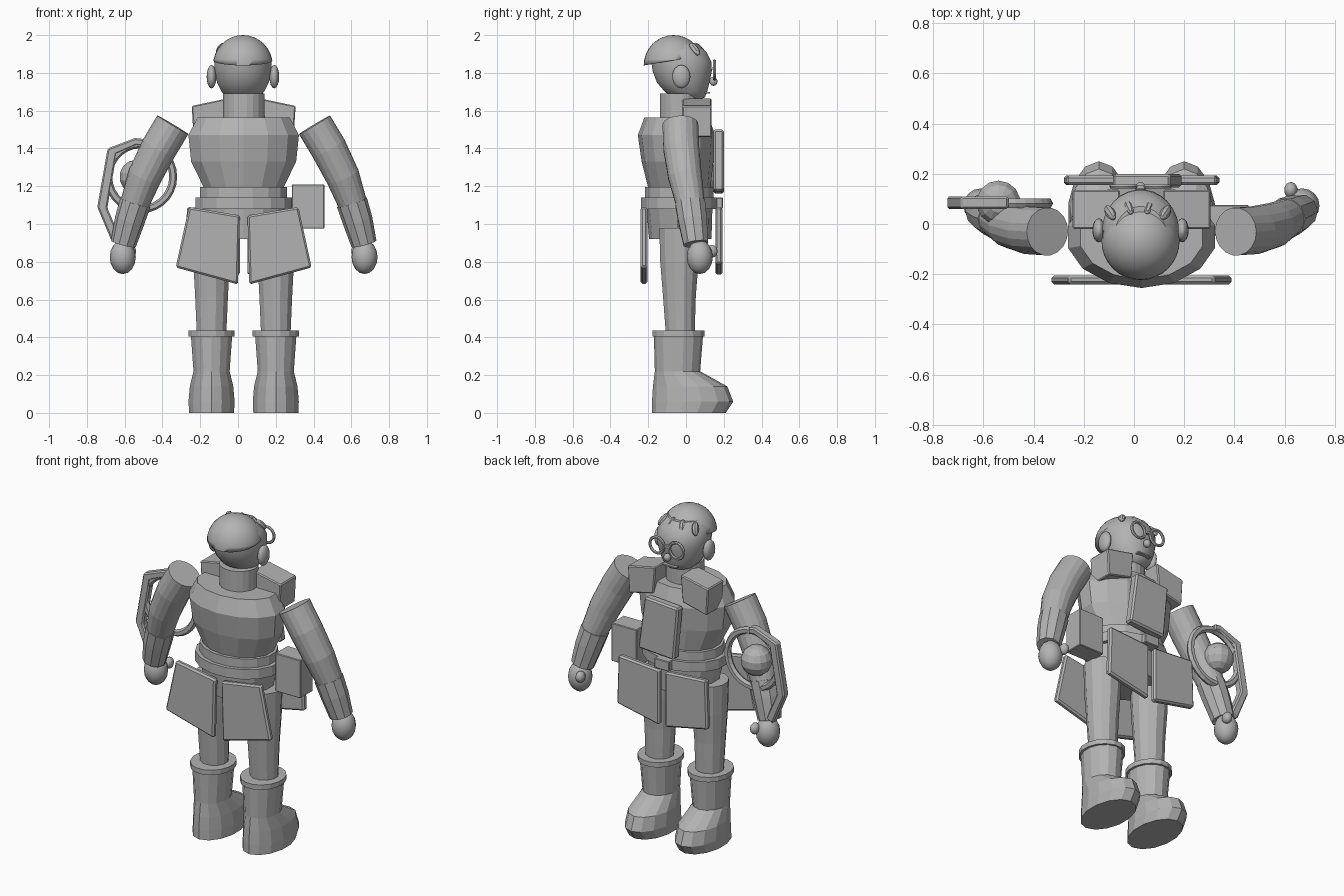
import bpy, bmesh, math
from mathutils import Vector, Matrix

if "Cube" in bpy.data.objects:
    bpy.data.objects.remove(bpy.data.objects["Cube"])

CX = 0.03  # body's mirror line
grey = bpy.data.materials.new("plain grey")
grey.diffuse_color = (0.45, 0.45, 0.45, 1)
grey.use_nodes = True
grey.node_tree.nodes["Principled BSDF"].inputs["Base Color"].default_value = grey.diffuse_color


def finish(name, bm, smooth=False):
    bmesh.ops.recalc_face_normals(bm, faces=bm.faces)
    me = bpy.data.meshes.new(name)
    bm.to_mesh(me)
    bm.free()
    me.materials.append(grey)
    for p in me.polygons:
        p.use_smooth = smooth
    ob = bpy.data.objects.new(name, me)
    bpy.context.collection.objects.link(ob)
    return ob


def skin(name, rings, closed=False):
    """Bridge rings of points; cap the ends unless the loop is closed."""
    bm = bmesh.new()
    vs = [[bm.verts.new(p) for p in r] for r in rings]
    n = len(vs[0])
    for a, b in zip(vs, vs[1:] + vs[:1] if closed else vs[1:]):
        for i in range(n):
            bm.faces.new((a[i], a[(i + 1) % n], b[(i + 1) % n], b[i]))
    if not closed:
        bm.faces.new(vs[0])
        bm.faces.new(vs[-1])
    return finish(name, bm)


def loft(name, rings, n):
    """Stack of ellipses (x, y, z, rx, ry)."""
    turn = [2 * math.pi * (i + 0.5) / n for i in range(n)]
    return skin(name, [[(x + rx * math.cos(t), y + ry * math.sin(t), z) for t in turn]
                       for x, y, z, rx, ry in rings])


def tube(name, pts, radii, n):
    """Round limb along a path."""
    pts = [Vector(p) for p in pts]
    rings = []
    for i, p in enumerate(pts):
        d = (pts[min(i + 1, len(pts) - 1)] - pts[max(i - 1, 0)]).normalized()
        u = d.cross(Vector((0, 1, 0))).normalized()
        w = d.cross(u)
        rings.append([p + radii[i] * (math.cos(t) * u + math.sin(t) * w)
                      for t in [2 * math.pi * k / n for k in range(n)]])
    return skin(name, rings)


def ball(name, c, r, seg=24, smooth=True, plane=None, rot=None):
    bm = bmesh.new()
    bmesh.ops.create_uvsphere(bm, u_segments=seg, v_segments=max(6, seg // 2), radius=1)
    m = Matrix.Translation(c) @ (rot or Matrix()) @ Matrix.Diagonal((*r, 1))
    bmesh.ops.transform(bm, matrix=m, verts=bm.verts)
    if plane:  # keep only the part above the plane, and close it
        res = bmesh.ops.bisect_plane(bm, geom=bm.verts[:] + bm.edges[:] + bm.faces[:],
                                     plane_co=plane[0], plane_no=plane[1], clear_inner=True)
        bmesh.ops.contextual_create(
            bm, geom=[e for e in res['geom_cut'] if isinstance(e, bmesh.types.BMEdge)])
    return finish(name, bm, smooth)


def plate(name, pts, y0, y1, bevel=0.01):
    """Flat slab with an outline in x and z."""
    ob = skin(name, [[(x, y, z) for x, z in pts] for y in (y0, y1)])
    if bevel:
        m = ob.modifiers.new("bevel", 'BEVEL')
        m.width = bevel
        m.segments = 1
    return ob


def hoop(name, c, R, rw, ry, n=28, m=6):
    """Ring lying in the x-z plane."""
    rings = []
    for i in range(n):
        a = 2 * math.pi * i / n
        rings.append([(c[0] + (R + rw * math.cos(b)) * math.cos(a), c[1] + ry * math.sin(b),
                       c[2] + (R + rw * math.cos(b)) * math.sin(a))
                      for b in [2 * math.pi * k / m for k in range(m)]])
    return skin(name, rings, closed=True)


# Torso, waist, belt and hips
loft("torso", [(CX, -.035, 1.19, .215, .165), (CX, -.045, 1.33, .285, .19),
               (CX, -.05, 1.47, .30, .205), (CX, -.05, 1.565, .25, .17)], 14)
loft("waist", [(CX, -.035, 1.13, .235, .185), (CX, -.035, 1.195, .235, .185)], 16)
loft("belt", [(CX, -.037, 1.08, .26, .205), (CX, -.037, 1.14, .26, .205)], 16)
loft("hips", [(CX, -.03, .92, .20, .165), (CX, -.035, 1.09, .24, .175)], 14)
plate("buckle", [(-.02, 1.08), (.08, 1.08), (.08, 1.14), (-.02, 1.14)], .15, .195, .004)

# Head and face
loft("neck", [(CX, -.035, 1.54, .11, .105), (CX, -.035, 1.69, .112, .105)], 20)
loft_head = [(1.655, .05, .045, .02), (1.67, .085, .085, .015), (1.70, .113, .113, .0),
             (1.75, .138, .14, -.015), (1.81, .15, .158, -.02), (1.86, .153, .16, -.025),
             (1.91, .14, .15, -.04), (1.95, .105, .12, -.05)]
head = loft("head", [(.026, y, z, rx, ry) for z, rx, ry, y in loft_head], 28)
for p in head.data.polygons:
    p.use_smooth = len(p.vertices) == 4
ball("hair_cap", (.026, -.066, 1.84), (.158, .158, .16), 32,
     plane=((.026, -.22, 1.84), (0, -.17, 1)))
for s in (-1, 1):
    ball("ear", (.026 + s * .166, -.025, 1.78), (.026, .048, .062), 16)
    hoop("glasses_rim", (.026 + s * .067, .15, 1.815), .048, .009, .009, 20)
plate("glasses_bridge", [(.004, 1.815), (.048, 1.815), (.048, 1.83), (.004, 1.83)], .14, .155, 0)
ball("nose", (.026, .145, 1.755), (.022, .022, .024), 12)
plate("mouth", [(-.02, 1.69), (.072, 1.69), (.072, 1.698), (-.02, 1.698)], .10, .128, 0)
for x, y, tilt in ((-.095, .045, .5), (-.02, .065, .3), (.06, .065, -.3), (.125, .045, -.5)):
    ball("hair_tuft", (x, y, 1.925), (.018, .022, .042), 8, False,
         rot=Matrix.Rotation(tilt, 4, 'Y') @ Matrix.Rotation(.6, 4, 'X'))

for s in (-1, 1):
    def at(d):
        return CX + s * d

    # Shoulder lapels
    plate("lapel", [(at(.085), 1.665), (at(.275), 1.625), (at(.265), 1.46), (at(.10), 1.50)],
          -.02, .135, .006)

    # Arm, cuff and hand
    tube("arm", [(at(.375), -.03, 1.525), (at(.45), -.025, 1.40), (at(.525), -.005, 1.25),
                 (at(.58), .025, 1.10)], [.096, .096, .09, .076], 18)
    tube("cuff", [(at(.573), .022, 1.115), (at(.603), .035, 1.02), (at(.637), .052, .895)],
         [.083, .080, .068], 10)
    ball("hand", (at(.64), .073, .825), (.069, .069, .09), 16)
    ball("thumb", (at(.595), .135, .855), (.027, .033, .034), 10)

    # Leg and boot
    x = at(.17)
    loft("leg", [(x, -.03, .40, .08, .078), (x, -.035, .62, .09, .09),
                 (x, -.035, .80, .10, .105), (x, -.035, .98, .105, .11)], 12)
    loft("boot", [(x, .015, 0, .122, .195), (x, .035, .06, .125, .215),
                  (x, .022, .14, .118, .197), (x, -.045, .22, .098, .12),
                  (x, -.04, .41, .112, .13)], 14)
    loft("boot_rim", [(x, -.04, .405, .125, .14), (x, -.04, .435, .125, .14)], 16)

    # Hanging armour flaps, back and front
    plate("back_flap", [(at(.29), 1.09), (at(.02), 1.045), (at(.03), .68), (at(.36), .77)],
          -.24, -.205)
    plate("front_flap", [(at(.30), 1.09), (at(.02), 1.07), (at(.02), .73), (at(.31), .79)],
          .155, .193)

# Tilted chest plate and hip pouch
plate("chest_plate", [(-.085, 1.485), (.145, 1.50), (.19, 1.175), (-.055, 1.16)], .145, .20)
plate("pouch", [(.285, .975), (.457, .975), (.457, 1.21), (.285, 1.21)], -.045, .075, .004)

# Held device on one arm: ring, bent guard and orb
hoop("device_ring", (-.515, .082, 1.25), .172, .021, .022)
outer = [(-.50, 1.45), (-.545, 1.455), (-.69, 1.40), (-.745, 1.09), (-.665, .90)]
inner = [(-.62, .92), (-.692, 1.085), (-.643, 1.37), (-.54, 1.415), (-.50, 1.41)]
plate("device_guard", outer + inner, .06, .11, .008)
ball("device_orb", (-.54, .085, 1.25), (.09, .09, .09), 14, False)
